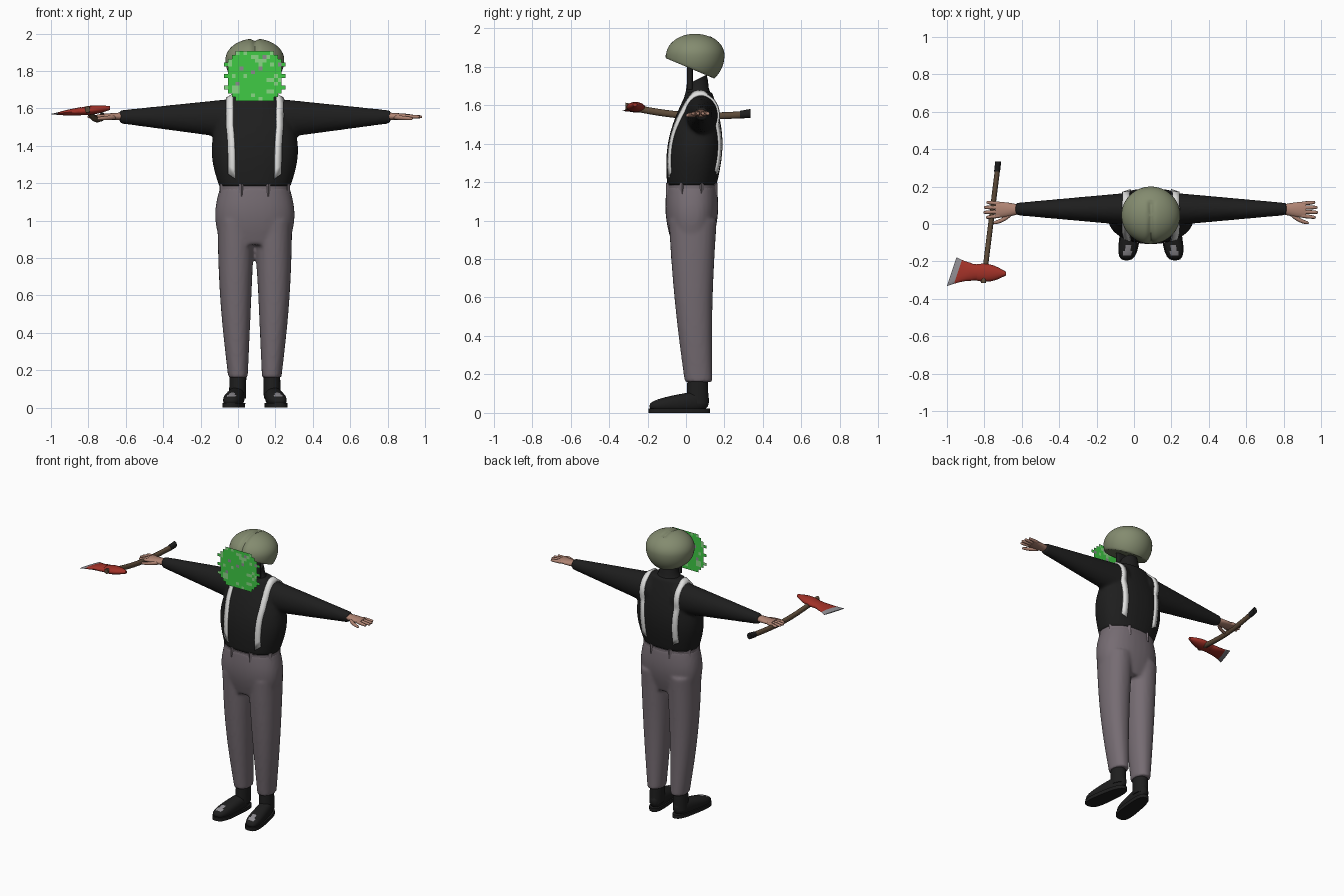
import bpy, bmesh, math, random
from mathutils import Vector
from mathutils.bvhtree import BVHTree

if "Cube" in bpy.data.objects:
    bpy.data.objects.remove(bpy.data.objects["Cube"])

MID = .09  # x of the body's symmetry plane
SIDES = {"right": -1, "left": 1}


def material(name, red, green, blue):
    mat = bpy.data.materials.new(name)
    mat.use_nodes = True
    mat.diffuse_color = (red, green, blue, 1)
    mat.node_tree.nodes["Principled BSDF"].inputs["Base Color"].default_value = mat.diffuse_color
    return mat


BLACK = material("black cloth", .013, .013, .013)
GREY = material("grey trousers", .18, .15, .17)
OLIVE = material("olive cap", .23, .26, .16)
SKIN = material("skin", .43, .23, .17)
WHITE = material("white strap", .74, .74, .73)
RED = material("red paint", .35, .03, .02)
WOOD = material("brown wood", .11, .07, .04)
STEEL = material("steel grey", .27, .26, .28)
GREEN = material("bright green", .05, .6, .06)
PALE = material("pale green", .25, .68, .23)


def tube(bm, start, end, size, end_size, bulge=(0, 0), bow=(0, 0, 0),
         side=1, steps=12, sides=24, power=2, dome=None):
    """Superellipse tube between two points, x counted outward from the middle.
    Bulge swells it and bow bends it halfway; dome rounds off both ends."""
    start, end, bow = Vector(start), Vector(end), Vector(bow)
    span = [abs(c) for c in end - start]
    along = span.index(max(span))
    across = [axis for axis in range(3) if axis != along]
    loops = []
    for step in range(steps + 1):
        t = step / steps
        if dome:
            t = (1 - math.cos(math.pi * t)) / 2
        swell = math.sin(math.pi * t)
        shrink = max(.1, (1 - abs(2 * t - 1) ** dome) ** (1 / dome)) if dome else 1
        radii = [(a + (b - a) * t + c * swell) * shrink for a, b, c in zip(size, end_size, bulge)]
        loop = []
        for k in range(sides):
            angle = math.tau * k / sides
            point = start.lerp(end, t) + bow * swell
            for axis, radius, wave in zip(across, radii, (math.cos(angle), math.sin(angle))):
                point[axis] += radius * math.copysign(abs(wave) ** (2 / power), wave)
            loop.append(bm.verts.new((MID + side * point.x, point.y, point.z)))
        loops.append(loop)
    for low, high in zip(loops, loops[1:]):
        for k in range(sides):
            bm.faces.new((low[k - 1], low[k], high[k], high[k - 1]))
    bm.faces.new(loops[0])
    bm.faces.new(loops[-1])


def finish(name, bm, *materials, rule=None, blend=False, thickness=None):
    """Turn the bmesh into a smooth shaded object, coloured by an optional rule."""
    bmesh.ops.recalc_face_normals(bm, faces=bm.faces)
    if rule:
        for face in bm.faces:
            face.material_index = int(rule(face.calc_center_median(), face.normal))
    mesh = bpy.data.meshes.new(name)
    bm.to_mesh(mesh)
    bm.free()
    for mat in materials:
        mesh.materials.append(mat)
    obj = bpy.data.objects.new(name, mesh)
    bpy.context.collection.objects.link(obj)
    bpy.ops.object.select_all(action="DESELECT")
    obj.select_set(True)
    bpy.context.view_layer.objects.active = obj
    bpy.ops.object.shade_smooth_by_angle(angle=math.radians(50))
    if blend:
        remesh = obj.modifiers.new("blend", "REMESH")
        remesh.mode, remesh.voxel_size, remesh.use_smooth_shade = "VOXEL", .011, True
        soften = obj.modifiers.new("soften", "SMOOTH")
        soften.factor, soften.iterations = .5, 4
    if thickness:
        solid = obj.modifiers.new("thickness", "SOLIDIFY")
        solid.thickness, solid.offset = thickness, 0


# Trousers: pelvis and two legs blended together
bm = bmesh.new()
tube(bm, start=(0, .03, .87), end=(0, .03, 1.18), size=(.18, .1), end_size=(.185, .13),
     bulge=(.03, .02), sides=32, power=2.3)
for side in SIDES.values():
    tube(bm, start=(.09, .065, .16), end=(.1, .035, 1), size=(.052, .072), end_size=(.1, .125),
         bulge=(.007, 0), bow=(.007, -.01, 0), side=side, power=2.2)
finish("trousers", bm, GREY, blend=True)

# Waistband with belt loops
bm = bmesh.new()
band = (.188, .13)
tube(bm, start=(0, .03, 1.145), end=(0, .03, 1.185), size=band, end_size=band,
     steps=1, sides=40, power=2.3)
for k in range(8):
    angle = math.tau * (k + .5) / 8
    x, y = band[0] * math.cos(angle), .03 + band[1] * math.sin(angle)
    tube(bm, start=(x, y, 1.13), end=(x, y, 1.195), size=(.013, .013), end_size=(.013, .013),
         steps=1, sides=4)
finish("waistband", bm, GREY)

# Shirt: torso and sleeves blended together
bm = bmesh.new()
tube(bm, start=(0, .03, 1.18), end=(0, .07, 1.67), size=(.19, .128), end_size=(.12, .065),
     bulge=(.073, .043), sides=36, power=2.3)
for side in SIDES.values():
    tube(bm, start=(.09, .08, 1.545), end=(.725, .08, 1.555), size=(.09, .11),
         end_size=(.033, .035), side=side)
bmesh.ops.recalc_face_normals(bm, faces=bm.faces)
shirt_surface = BVHTree.FromBMesh(bm)
finish("shirt", bm, BLACK, blend=True)

# Collar, dropping towards the throat
bm = bmesh.new()
tube(bm, start=(0, .065, 1.64), end=(0, .055, 1.735), size=(.095, .075), end_size=(.06, .052),
     bulge=(-.01, -.005), steps=6)
for vert in bm.verts:
    if vert.co.z > 1.69:
        vert.co.z += (vert.co.y - .06) / 2
finish("collar", bm, BLACK)

# Suspenders, draped over the shirt from front hem to back hem
for name, side in SIDES.items():
    bm = bmesh.new()
    previous = None
    for step in range(61):
        angle = math.radians(-65 + 310 * step / 60)
        ray = Vector((0, -math.cos(angle), math.sin(angle)))
        inset = .012 * max(0, -ray.z)
        pair = []
        for edge in (.115, .152):
            hub = Vector((MID + side * (edge - inset), .04, 1.5))
            hit = shirt_surface.ray_cast(hub + ray, -ray)[0]
            pair.append(bm.verts.new(hit + ray * .004))
        if previous:
            bm.faces.new((*previous, *reversed(pair)))
        previous = pair
    finish(name + "_suspender", bm, WHITE, thickness=.012)

# Hands with four straight fingers and a thumb
for name, side in SIDES.items():
    bm = bmesh.new()
    tube(bm, start=(.7, .078, 1.557), end=(.83, .076, 1.557), size=(.024, .022),
         end_size=(.043, .013), bulge=(.004, 0), side=side, sides=16)
    for k in range(4):
        reach = .9 - .013 * abs(k - 1.4)
        tube(bm, start=(.8, .045 + .021 * k, 1.557), end=(reach, .035 + .027 * k, 1.555),
             size=(.012, .012), end_size=(.009, .009), side=side, sides=10, dome=4)
    tube(bm, start=(.74, .06, 1.553), end=(.845, .005, 1.545), size=(.015, .014),
         end_size=(.009, .009), bow=(0, -.01, 0), side=side, sides=10, dome=4)
    finish(name + "_hand", bm, SKIN)

# Shoes: foot with a worn toe, ankle and flat sole
for name, side in SIDES.items():
    def worn(center, normal):
        toe = Vector((MID + side * .122, -.145))
        return normal.z > .7 and (center.xy - toe).length < .025

    bm = bmesh.new()
    tube(bm, start=(.13, -.19, .035), end=(.088, .12, .065), size=(.055, .032),
         end_size=(.043, .062), side=side, dome=3, power=2.3)
    tube(bm, start=(.093, .06, .05), end=(.09, .06, .19), size=(.045, .058),
         end_size=(.045, .052), side=side)
    finish(name + "_shoe", bm, BLACK, STEEL, rule=worn)
    bm = bmesh.new()
    tube(bm, start=(.13, -.195, .012), end=(.088, .125, .012), size=(.06, .012),
         end_size=(.046, .012), side=side, dome=3, power=6)
    for vert in bm.verts:  # keep the sole evenly thick up to its rounded ends
        vert.co.z = 0 if vert.co.z < .012 else .024
    finish(name + "_sole", bm, BLACK)

# Cap: a puffed shell sloping down to the nape, creased along the middle
bm = bmesh.new()
bmesh.ops.create_uvsphere(bm, u_segments=64, v_segments=40, radius=1)
for vert in bm.verts:
    x, y, z = vert.co
    groove = math.exp(-(x / .1) ** 2) if z > 0 and y < .5 else 0
    vert.co = Vector((x * .157, y * .153, z * (.113 if z > 0 else .16))) * (1 - groove / 9)
    vert.co += Vector((MID, .047, 1.86))
    vert.co.z = max(vert.co.z, 1.8 - .42 * vert.co.y)
finish("cap", bm, OLIVE)

# Dark panel below the cap
bm = bmesh.new()
tube(bm, start=(0, .02, 1.68), end=(0, .02, 1.84), size=(.07, .016), end_size=(.07, .016),
     steps=1, power=4)
finish("head_panel", bm, BLACK)

# Blocky face screen made of small square cells
random.seed(4)
CELL = .0205
ROWS, COLUMNS = 13, 16
bm = bmesh.new()
for row in range(ROWS):
    from_rim = min(row, ROWS - 1 - row)
    reach = (5.5, 6.5)[from_rim] if from_rim < 2 else 7.2 + (row % 3 == 0)
    for column in range(COLUMNS):
        offset = column + .5 - COLUMNS / 2
        if abs(offset) < reach:
            x, z = MID + offset * CELL, 1.64 + (row + .5) * CELL
            half = CELL / 2
            face = bm.faces.new([bm.verts.new((x + a * half, -.12, z + b * half))
                                 for a, b in ((-1, -1), (1, -1), (1, 1), (-1, 1))])
            face.material_index = random.choices(range(3), (84, 13, 3))[0]
bmesh.ops.remove_doubles(bm, verts=bm.verts, dist=.0005)
finish("face_screen", bm, GREEN, PALE, STEEL)

# Axe handle, gently bowed, with a dark grip end
bm = bmesh.new()
tube(bm, start=(.895, -.315, 1.595), end=(.82, .29, 1.55), size=(.014, .018),
     end_size=(.014, .018), bow=(0, 0, -.025), side=-1, sides=12)
finish("axe_handle", bm, WOOD)
bm = bmesh.new()
tube(bm, start=(.822, .28, 1.55), end=(.816, .335, 1.557), size=(.016, .02),
     end_size=(.016, .023), side=-1, steps=1, sides=12)
finish("axe_grip_end", bm, BLACK)

# Axe head: flared blade with a slanted bare steel edge, and a narrowing poll
bm = bmesh.new()
tube(bm, start=(1.065, -.255, 1.57), end=(.93, -.258, 1.585), size=(.077, .003),
     end_size=(.042, .022), bulge=(-.006, .003), side=-1, sides=16)
tube(bm, start=(.95, -.258, 1.582), end=(.775, -.265, 1.602), size=(.04, .018),
     end_size=(.01, .01), bulge=(.021, .01), side=-1, sides=16)
steel_edge = MID - 1.03
for face in bm.faces:
    face.material_index = int(face.calc_center_median().x < steel_edge)
for vert in bm.verts:
    if vert.co.x < -.88:
        vert.co.x += (vert.co.y + .255) / 3
finish("axe_head", bm, RED, STEEL)
